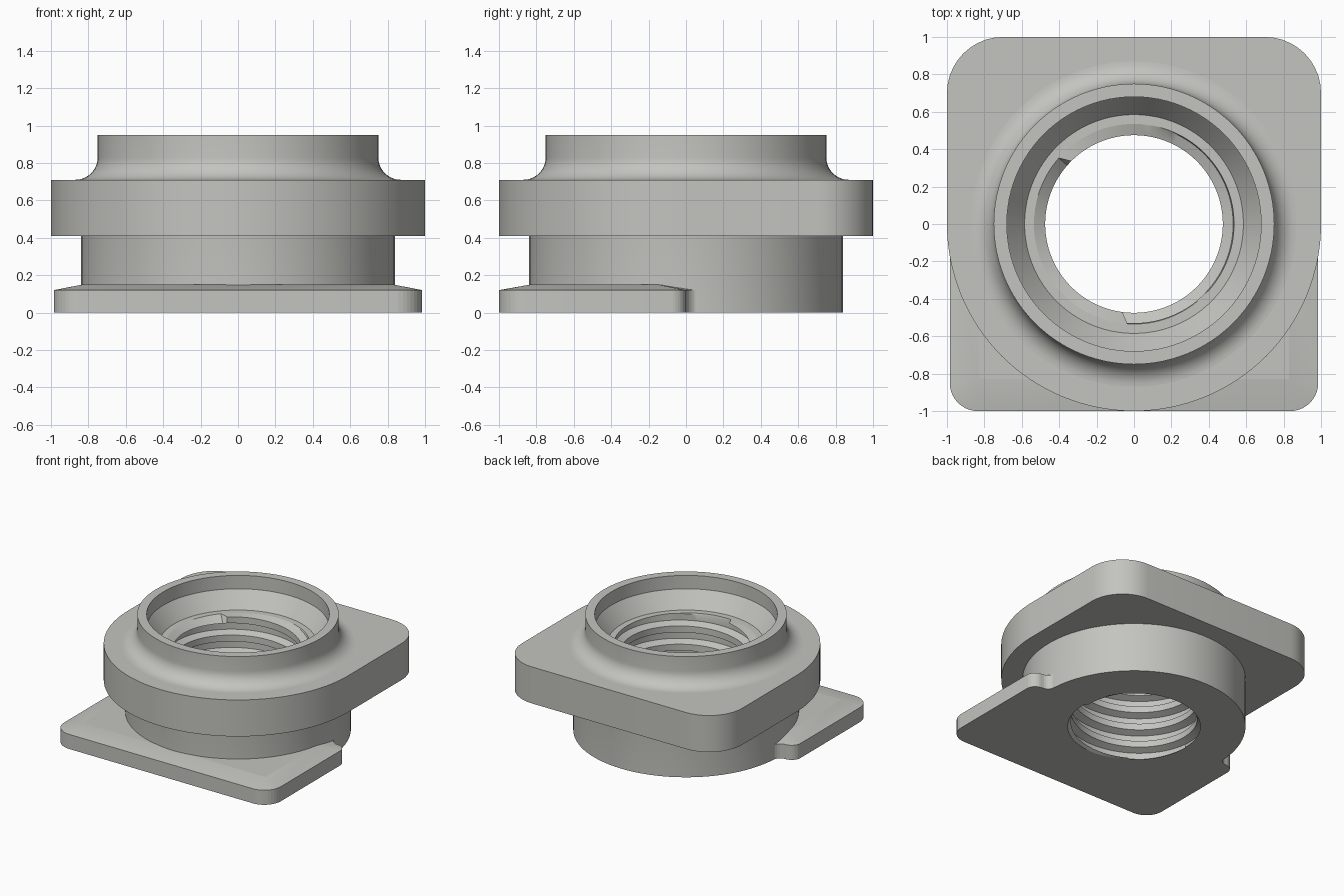
import bpy, bmesh, math

if "Cube" in bpy.data.objects:
    bpy.data.objects.remove(bpy.data.objects["Cube"])

metal = bpy.data.materials.new("light grey metal")
metal.diffuse_color = (0.55, 0.55, 0.52, 1)
metal.use_nodes = True
metal.node_tree.nodes["Principled BSDF"].inputs["Base Color"].default_value = metal.diffuse_color


def finish(name, bm, angle=30):
    bmesh.ops.remove_doubles(bm, verts=bm.verts, dist=1e-5)
    me = bpy.data.meshes.new(name)
    bm.to_mesh(me)
    bm.free()
    me.materials.append(metal)
    ob = bpy.data.objects.new(name, me)
    bpy.context.collection.objects.link(ob)
    bpy.ops.object.select_all(action='DESELECT')
    ob.select_set(True)
    bpy.context.view_layer.objects.active = ob
    bpy.ops.object.shade_smooth_by_angle(angle=math.radians(angle))
    return ob


def arc(cx, cy, r, a0, a1, n=10):
    return [(cx + r * math.cos(math.radians(a0 + (a1 - a0) * i / n)),
             cy + r * math.sin(math.radians(a0 + (a1 - a0) * i / n))) for i in range(n + 1)]


def revolve(name, profile, n=96):
    bm = bmesh.new()
    cols = [[bm.verts.new((r * math.cos(2 * math.pi * j / n), r * math.sin(2 * math.pi * j / n), z))
             for r, z in profile] for j in range(n)]
    for j in range(n):
        a, b = cols[j], cols[(j + 1) % n]
        for k in range(len(profile) - 1):
            bm.faces.new((a[k], b[k], b[k + 1], a[k + 1]))
    return finish(name, bm)


# Body: lower barrel, filleted neck, stepped and tapered mouth
revolve("body",
        [(0.50, 0), (0.84, 0), (0.84, 0.45), (0.87, 0.69)]
        + arc(0.87, 0.83, 0.12, 270, 180)
        + [(0.75, 0.95), (0.68, 0.95), (0.68, 0.84), (0.585, 0.71), (0.535, 0.71)])

# Threaded bore: helical rows clipped at both ends
N, PITCH, TOP = 96, 0.15, 0.71
FRAC = (0.0, 0.35, 0.5, 0.85)
RAD = (0.475, 0.475, 0.53, 0.53)
ROWS = range(-8, 28)
bm = bmesh.new()
cols = []
for j in range(N + 1):
    t = 2 * math.pi * j / N
    col = []
    for k in ROWS:
        z = (k // 4 + FRAC[k % 4] + j / N) * PITCH
        r = 0.50 if z <= 0 else 0.535 if z >= TOP else RAD[k % 4]
        z = min(max(z, 0), TOP)
        col.append(bm.verts.new((r * math.cos(t), r * math.sin(t), z)))
    cols.append(col)
for a, b in zip(cols, cols[1:]):
    for k in range(len(a) - 1):
        if a[k].co.z != a[k + 1].co.z or b[k].co.z != b[k + 1].co.z:
            bm.faces.new((a[k], a[k + 1], b[k + 1], b[k]))
finish("threaded_bore", bm)

# Upper flange: round at the front, square with rounded corners at the back
outline = arc(0, 0, 1, 180, 360, 64) + arc(0.7, 0.7, 0.3, 0, 90) + [(0, 1)] + arc(-0.7, 0.7, 0.3, 90, 180)
bm = bmesh.new()
rings = []
for x, y in outline:
    s = 0.7 / math.hypot(x, y)
    rings.append([bm.verts.new(c) for c in ((x * s, y * s, 0.41), (x, y, 0.41),
                                            (x, y, 0.71), (x * s, y * s, 0.71))])
for i, a in enumerate(rings):
    b = rings[(i + 1) % len(rings)]
    for k in range(3):
        bm.faces.new((a[k], b[k], b[k + 1], a[k + 1]))
finish("upper_flange", bm)

# Lower plate: front half only, sloping edges, blended into the barrel
right = arc(0.835, -0.85, 0.15, -90, 0) + arc(0.905, -0.08, 0.08, 0, 90) + arc(0.905, 0.07, 0.07, 270, 190, 6)
left = [(-x, y) for x, y in reversed(right)]
inner = arc(0, 0, 0.68, 180, 360, 32)
outline = left + right + inner[::-1]
bm = bmesh.new()
low = [bm.verts.new((x, y, 0)) for x, y in outline]
mid = [bm.verts.new((x, y, 0.12)) for x, y in outline]
high = [bm.verts.new((max(-0.83, min(0.83, x)), max(-0.83, min(-0.15, y)), 0.15)) for x, y in outline]
n_outer = len(left) + len(right)
n = len(outline)
for i in range(n_outer - 1):
    j = i + 1
    bm.faces.new((low[i], low[j], mid[j], mid[i]))
    bm.faces.new((mid[i], mid[j], high[j], high[i]))
bm.faces.new(low[::-1])
bm.faces.new(high)
bmesh.ops.remove_doubles(bm, verts=bm.verts, dist=1e-5)
bmesh.ops.triangulate(bm, faces=[f for f in bm.faces if len(f.verts) > 4])
finish("lower_plate", bm, 8)
